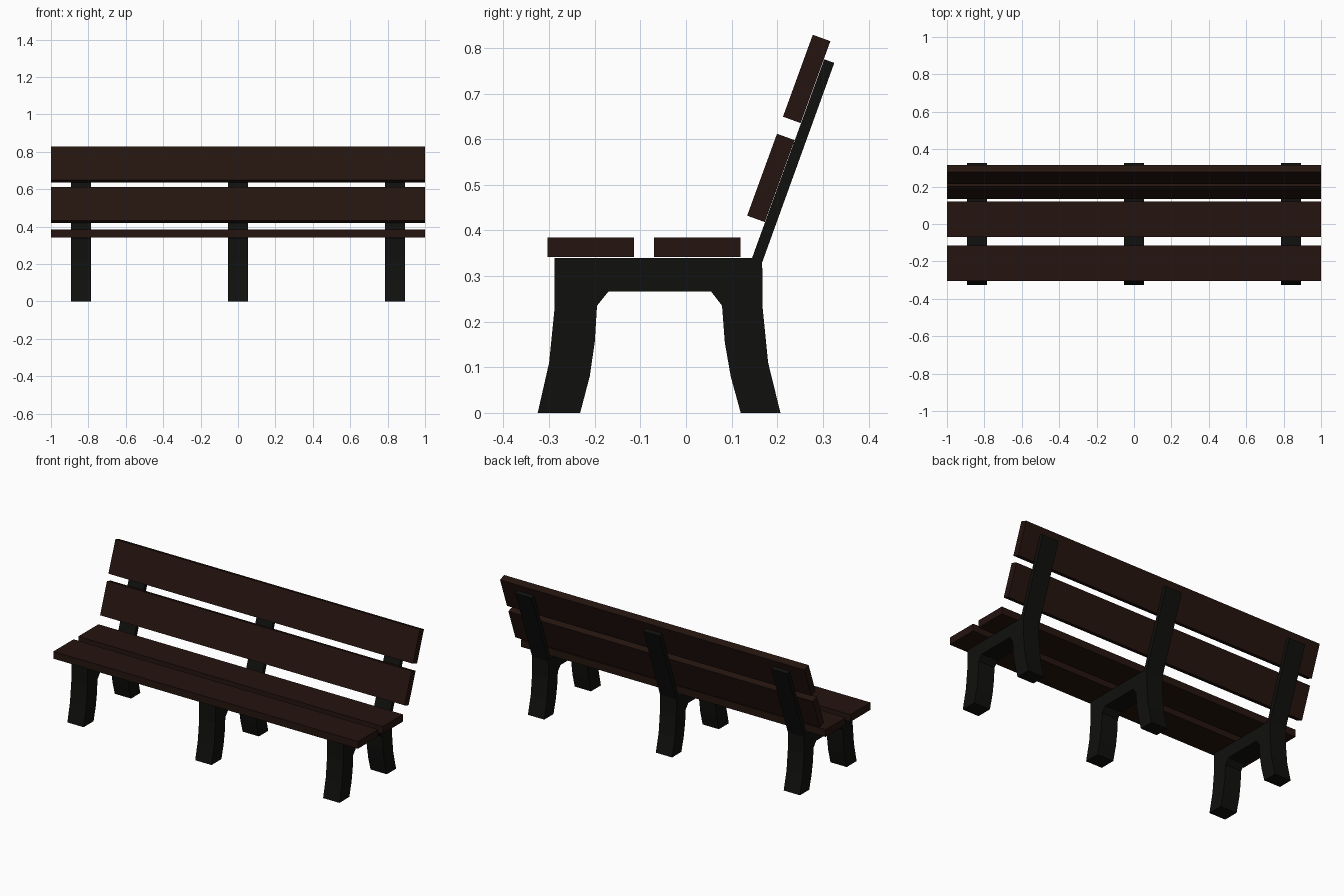
import bpy, bmesh, math
from mathutils import Matrix

if "Cube" in bpy.data.objects:
    bpy.data.objects.remove(bpy.data.objects["Cube"])


def material(name, color):
    m = bpy.data.materials.new(name)
    m.diffuse_color = (*color, 1)
    m.use_nodes = True
    m.node_tree.nodes["Principled BSDF"].inputs["Base Color"].default_value = m.diffuse_color
    return m


wood = material("dark_wood", (0.018, 0.007, 0.0045))
iron = material("black_iron", (0.005, 0.005, 0.0045))


def add_object(name, bm, mat):
    bmesh.ops.recalc_face_normals(bm, faces=bm.faces)
    mesh = bpy.data.meshes.new(name)
    bm.to_mesh(mesh)
    bm.free()
    mesh.materials.append(mat)
    obj = bpy.data.objects.new(name, mesh)
    bpy.context.collection.objects.link(obj)
    return obj


def plank(name, y, z, depth, height, tilt=0):
    bm = bmesh.new()
    bmesh.ops.create_cube(bm, size=1, matrix=Matrix.Diagonal((2, depth, height, 1)))
    obj = add_object(name, bm, wood)
    obj.location = (0, y, z)
    obj.rotation_euler.x = math.radians(tilt)


def support(name, x, profile, width):
    bm = bmesh.new()
    face = bm.faces.new([bm.verts.new((-width / 2, y, z)) for y, z in profile])
    ext = bmesh.ops.extrude_face_region(bm, geom=[face])
    verts = [g for g in ext["geom"] if isinstance(g, bmesh.types.BMVert)]
    bmesh.ops.translate(bm, verts=verts, vec=(width, 0, 0))
    add_object(name, bm, iron).location.x = x


# Side outline of a support: front leg, seat rail, back strap, rear leg, arch
outline = [
    (-0.325, 0), (-0.300, 0.11), (-0.288, 0.23), (-0.288, 0.34),
    (0.145, 0.34), (0.303, 0.775), (0.325, 0.767), (0.167, 0.33),
    (0.168, 0.23), (0.180, 0.11), (0.207, 0), (0.120, 0),
    (0.098, 0.08), (0.085, 0.155), (0.079, 0.235), (0.055, 0.266),
    (-0.170, 0.266), (-0.195, 0.235), (-0.200, 0.155), (-0.211, 0.08),
    (-0.232, 0),
]
for side, x in (("left", -0.84), ("middle", 0), ("right", 0.84)):
    support(f"{side}_support", x, outline, 0.107)

# Seat planks
plank("front_seat_plank", -0.209, 0.363, 0.189, 0.043)
plank("rear_seat_plank", 0.0245, 0.363, 0.189, 0.043)

# Tilted backrest planks
plank("lower_back_plank", 0.186, 0.515, 0.041, 0.191, -20)
plank("upper_back_plank", 0.2645, 0.732, 0.041, 0.191, -20)
